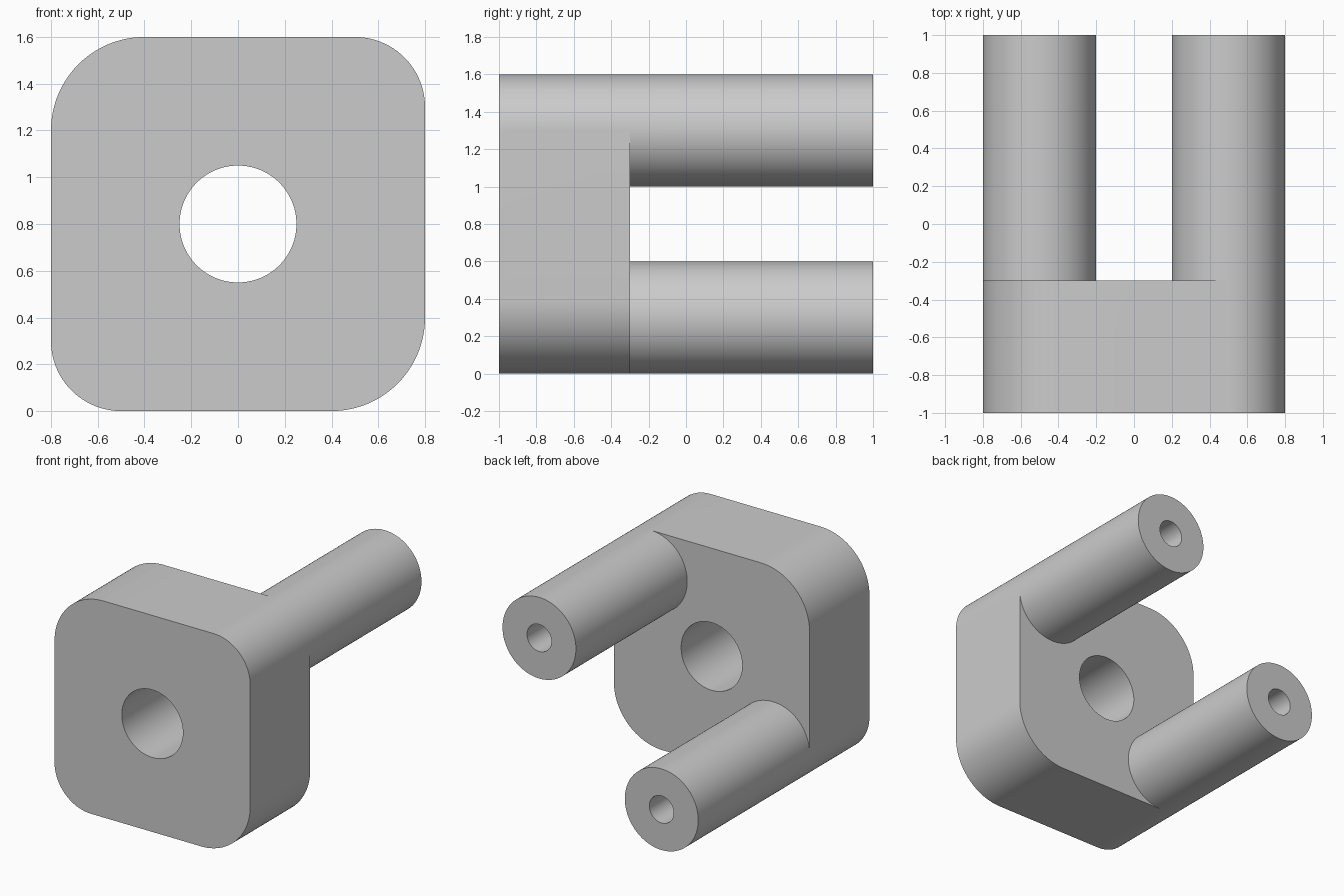
import bpy, bmesh
from math import cos, sin, radians

default = bpy.data.objects.get("Cube")
if default:
    bpy.data.objects.remove(default, do_unlink=True)

QUARTER = 24                        # segments in a quarter circle
FRONT, SHOULDER, POST_END = -1.0, -0.3, 1.0
HALF, MID = 0.8, 0.8                # half width of the plate, height of its centre
POST_R, SCREW_R, BORE_R, ROUND_R = 0.3, 0.1, 0.25, 0.4
SCREW_BOTTOM = 0.0


def arc(cx, cz, r, start, sweep):
    n = round(abs(sweep) / 90 * QUARTER)
    angles = [radians(start + sweep * i / n) for i in range(n + 1)]
    return [(cx + r * cos(a), cz + r * sin(a)) for a in angles]


def circle(cx, cz, r):
    return arc(cx, cz, r, 0, 360)[:-1]


def outline(scooped):
    """Rounded square; scooped leaves out the round post footprints."""
    points = []
    for k, (sx, sz) in enumerate([(1, 1), (-1, 1), (-1, -1), (1, -1)]):
        has_post = sx == sz
        r = POST_R if has_post else ROUND_R
        sweep = -270 if scooped and has_post else 90
        points += arc(sx * (HALF - r), MID + sz * (HALF - r), r, 90 * k, sweep)
    return points


def wall(bm, loop, y0, y1):
    a, b = ([bm.verts.new((x, y, z)) for x, z in loop] for y in (y0, y1))
    for i in range(len(loop)):
        bm.faces.new((a[i - 1], a[i], b[i], b[i - 1]))


def cap(bm, y, *loops):
    """Flat face bounded by the first loop, with the others as holes."""
    edges = []
    for loop in loops:
        v = [bm.verts.new((x, y, z)) for x, z in loop]
        edges += [bm.edges.new((v[i - 1], v[i])) for i in range(len(v))]
    bmesh.ops.triangle_fill(bm, edges=edges, use_beauty=True, normal=(0, 1, 0))


bm = bmesh.new()

# Plate with a through bore
bore = circle(0, MID, BORE_R)
wall(bm, outline(False), FRONT, SHOULDER)
wall(bm, bore, FRONT, SHOULDER)
cap(bm, FRONT, outline(False), bore)
cap(bm, SHOULDER, outline(True), bore)

# Two posts flush with opposite corners, each with a blind screw hole
for s in (1, -1):
    cx, cz = s * (HALF - POST_R), MID + s * (HALF - POST_R)
    post, screw = circle(cx, cz, POST_R), circle(cx, cz, SCREW_R)
    wall(bm, post, SHOULDER, POST_END)
    wall(bm, screw, SCREW_BOTTOM, POST_END)
    cap(bm, POST_END, post, screw)
    cap(bm, SCREW_BOTTOM, screw)

# Weld the parts into one closed body
bmesh.ops.remove_doubles(bm, verts=bm.verts, dist=0.0001)
bmesh.ops.recalc_face_normals(bm, faces=bm.faces)
mesh = bpy.data.meshes.new("mounting_bracket")
bm.to_mesh(mesh)
bm.free()

body = bpy.data.objects.new("mounting_bracket", mesh)
bpy.context.collection.objects.link(body)

# Plain grey
grey = bpy.data.materials.new("plain_grey")
grey.use_nodes = True
colour = (0.6, 0.6, 0.6, 1)
grey.diffuse_color = colour
grey.node_tree.nodes["Principled BSDF"].inputs["Base Color"].default_value = colour
mesh.materials.append(grey)

bpy.ops.object.select_all(action='DESELECT')
body.select_set(True)
bpy.context.view_layer.objects.active = body
bpy.ops.object.shade_smooth_by_angle(angle=radians(30))
